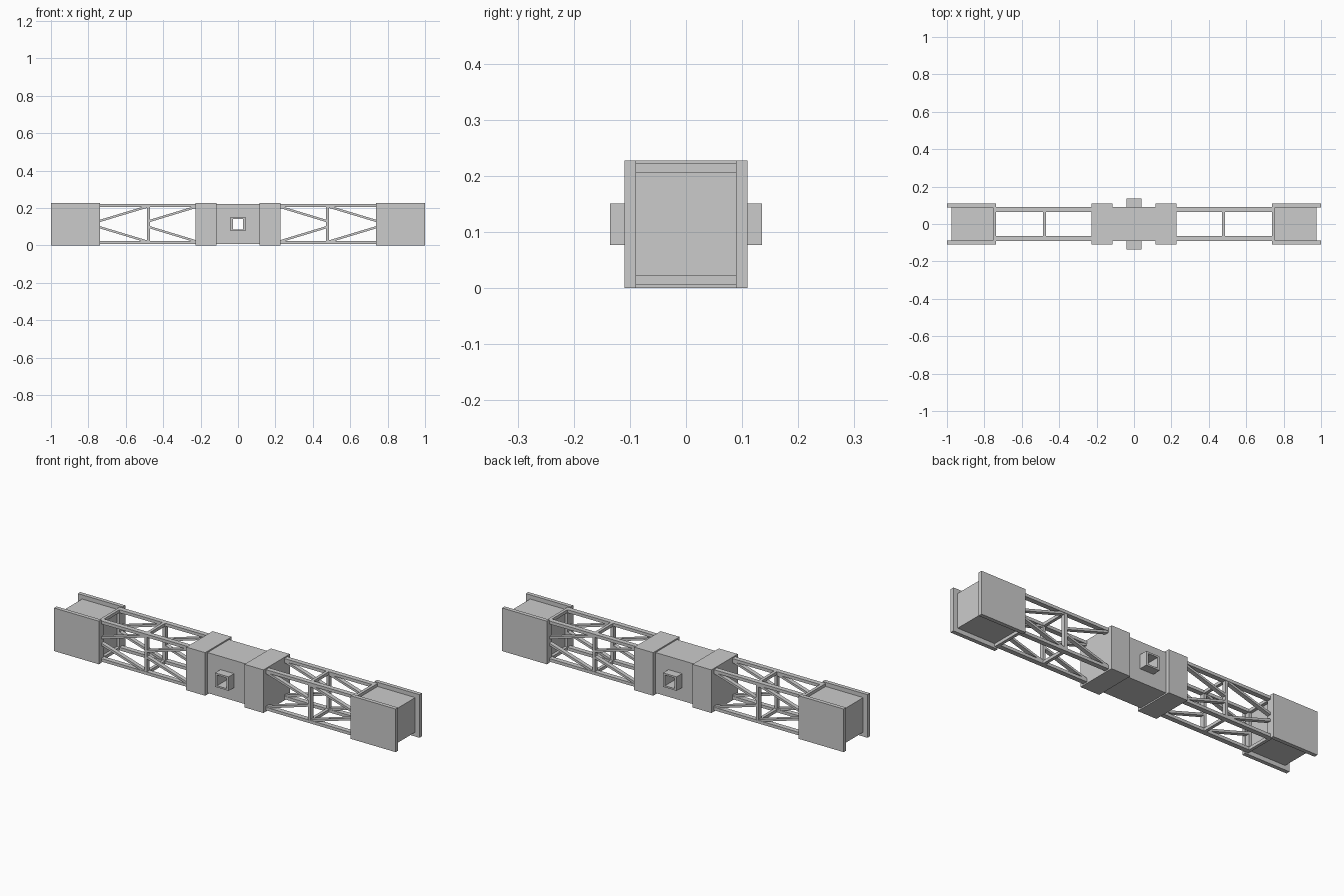
import bpy, bmesh, math
from mathutils import Matrix, Vector

if "Cube" in bpy.data.objects:
    bpy.data.objects.remove(bpy.data.objects["Cube"])

ZC = 0.114  # mid height of the whole beam


def finish(name, bm):
    bmesh.ops.recalc_face_normals(bm, faces=bm.faces)
    mesh = bpy.data.meshes.new(name)
    bm.to_mesh(mesh)
    bm.free()
    ob = bpy.data.objects.new(name, mesh)
    bpy.context.collection.objects.link(ob)
    return ob


def add_box(bm, x0, x1, y0, y1, z0, z1):
    m = Matrix.Translation(((x0 + x1) / 2, (y0 + y1) / 2, (z0 + z1) / 2))
    m = m @ Matrix.Diagonal((x1 - x0, y1 - y0, z1 - z0, 1))
    bmesh.ops.create_cube(bm, size=1, matrix=m)


def box(name, *dims):
    bm = bmesh.new()
    add_box(bm, *dims)
    return finish(name, bm)


def add_bar(bm, x0, z0, x1, z1, y0, y1, t):
    """Slanted bar lying in the xz plane."""
    d = Vector((x1 - x0, 0, z1 - z0))
    m = Matrix.Translation(((x0 + x1) / 2, (y0 + y1) / 2, (z0 + z1) / 2))
    m = m @ Matrix.Rotation(-math.atan2(d.z, d.x), 4, 'Y')
    m = m @ Matrix.Diagonal((d.length, y1 - y0, t, 1))
    bmesh.ops.create_cube(bm, size=1, matrix=m)


def square_tube(name, outer, inner, y0, y1):
    """Tube along y; outer and inner are (half width, half height)."""
    bm = bmesh.new()
    corners = ((-1, -1), (1, -1), (1, 1), (-1, 1))
    rings = [[bm.verts.new((sx * w, y, ZC + sz * h)) for sx, sz in corners]
             for (w, h), y in ((outer, y0), (outer, y1), (inner, y1), (inner, y0))]
    for a in range(4):
        r, s = rings[a], rings[(a + 1) % 4]
        for i in range(4):
            j = (i + 1) % 4
            bm.faces.new((r[i], r[j], s[j], s[i]))
    return finish(name, bm)


# central hub with a square opening running through it front to back
hole = (0.028, 0.028)
square_tube("central_hub", (0.116, 0.107), hole, -0.09, 0.09)
for side, s in (("front", -1), ("back", 1)):
    y0, y1 = sorted((s * 0.09, s * 0.135))
    square_tube(side + "_socket", (0.04, 0.037), hole, y0, y1)

for side, s in (("left", -1), ("right", 1)):
    parts = []
    # thick collar beside the hub
    parts.append(box(side + "_collar", 0.115, 0.226, -0.11, 0.11, 0, 0.228))
    # end block between two side plates
    parts.append(box(side + "_end_block", 0.755, 0.975, -0.09, 0.09, 0.023, 0.206))
    for face, f in (("front", -1), ("back", 1)):
        y0, y1 = sorted((f * 0.089, f * 0.11))
        parts.append(box(f"{side}_{face}_end_plate", 0.737, 1.0, y0, y1, 0, 0.228))

    # open truss: chords, posts, cross bars and diagonals
    bm = bmesh.new()
    for z0, z1 in ((0.007, 0.023), (0.206, 0.222)):
        for f in (-1, 1):
            y0, y1 = sorted((f * 0.064, f * 0.09))
            add_box(bm, 0.22, 0.755, y0, y1, z0, z1)
        for x in (0.479, 0.747):
            add_box(bm, x - 0.008, x + 0.008, -0.066, 0.066, z0, z1)
    for f in (-1, 1):
        y0, y1 = sorted((f * 0.066, f * 0.088))
        for x in (0.479, 0.747):
            add_box(bm, x - 0.008, x + 0.008, y0, y1, 0.015, 0.214)
        for xa, xb in ((0.218, 0.475), (0.483, 0.742)):
            for v in (-1, 1):
                add_bar(bm, xa, ZC + v * 0.094, xb, ZC + v * 0.016, y0, y1, 0.012)
    parts.append(finish(side + "_truss", bm))

    # mirror the left-hand set
    if s < 0:
        for ob in parts:
            ob.data.transform(Matrix.Diagonal((-1, 1, 1, 1)))
            ob.data.flip_normals()
